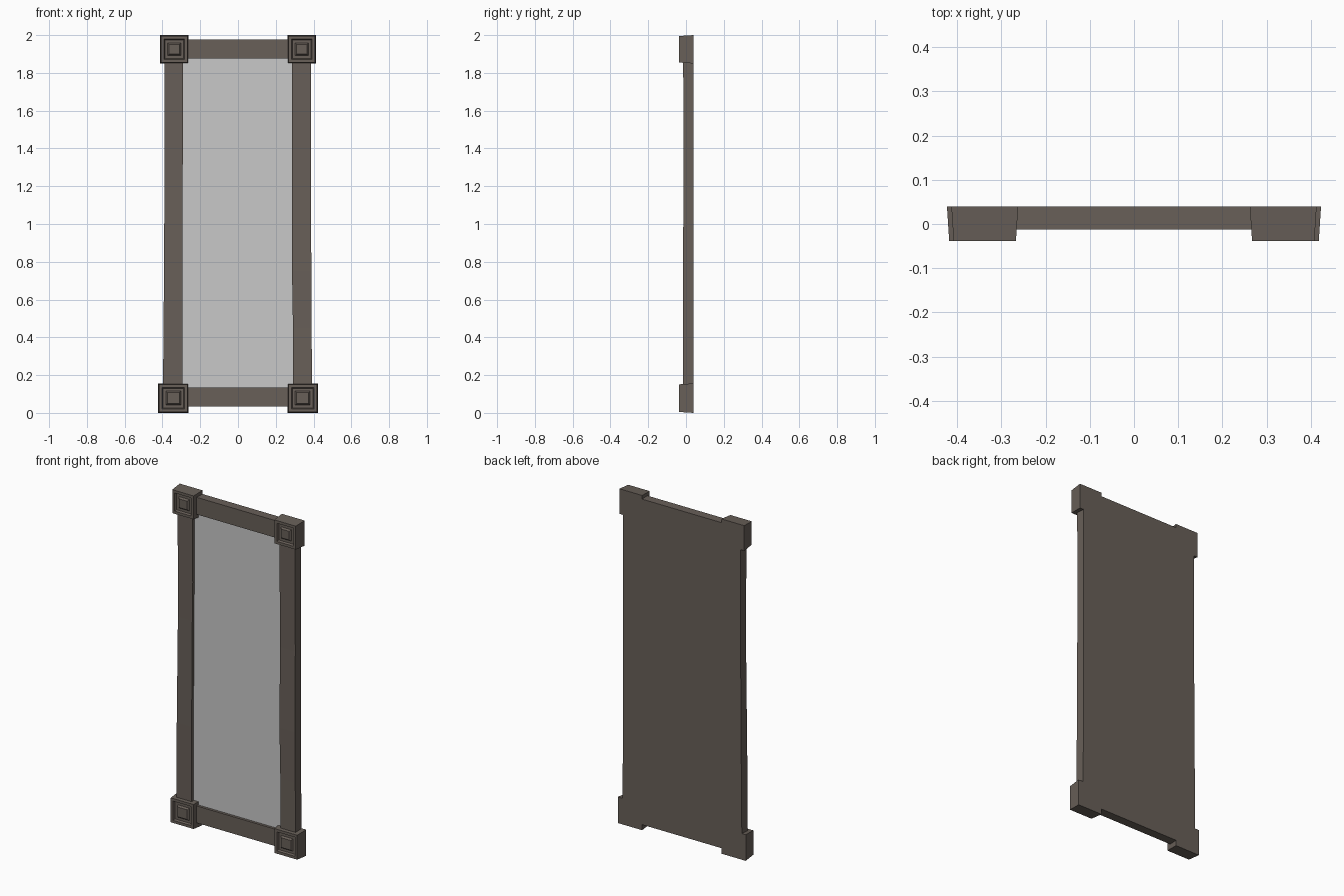
import bpy, bmesh

if "Cube" in bpy.data.objects:
    bpy.data.objects.remove(bpy.data.objects["Cube"])

BACK = 0.04      # flush rear plane


def material(name, rgb):
    m = bpy.data.materials.new(name)
    m.diffuse_color = (*rgb, 1.0)
    m.use_nodes = True
    m.node_tree.nodes["Principled BSDF"].inputs["Base Color"].default_value = m.diffuse_color
    return m


wood = material("dark_brown_wood", (0.138, 0.115, 0.098))
silver = material("mirror_grey", (0.58, 0.58, 0.58))


def finish(name, bm, mat):
    bmesh.ops.recalc_face_normals(bm, faces=bm.faces)
    me = bpy.data.meshes.new(name)
    bm.to_mesh(me)
    bm.free()
    me.materials.append(mat)
    ob = bpy.data.objects.new(name, me)
    bpy.context.collection.objects.link(ob)
    return ob


def skin(bm, rings):
    """Join four-cornered rings into a closed solid, return the last cap."""
    vs = [[bm.verts.new(p) for p in r] for r in rings]
    for a, b in zip(vs, vs[1:]):
        for i in range(4):
            j = (i + 1) % 4
            bm.faces.new((a[i], a[j], b[j], b[i]))
    bm.faces.new(vs[0])
    return bm.faces.new(vs[-1])


def box(name, x0, x1, y0, y1, z0, z1, mat):
    bm = bmesh.new()
    skin(bm, [[(x0, y0, z), (x1, y0, z), (x1, y1, z), (x0, y1, z)] for z in (z0, z1)])
    return finish(name, bm, mat)


def corner_block(name, cx, cz, hx, hz):
    # tapered block; front has a sunken square with a raised stud in it
    steps = [(0.0, BACK), (0.005, -0.038), (0.021, -0.038), (0.026, -0.026),
             (0.041, -0.026), (0.049, -0.036)]
    bm = bmesh.new()
    skin(bm, [[(cx - hx + d, y, cz - hz + d), (cx + hx - d, y, cz - hz + d),
               (cx + hx - d, y, cz + hz - d), (cx - hx + d, y, cz + hz - d)]
              for d, y in steps])
    return finish(name, bm, wood)


def post(name, side, sections):
    # slightly uneven upright: (z, outer, inner, front) per section
    bm = bmesh.new()
    skin(bm, [[(side * o, f, z), (side * i, f, z), (side * i, BACK, z), (side * o, BACK, z)]
              for z, o, i, f in sections])
    return finish(name, bm, wood)


# corner blocks, bottom pair a little larger
for s, label in ((-1, "left"), (1, "right")):
    corner_block("bottom_block_" + label, s * 0.3425, 0.078, 0.0805, 0.078)
    corner_block("top_block_" + label, s * 0.3375, 1.925, 0.0755, 0.075)

# uprights
post("left_post", -1, [(0.14, 0.397, 0.295, -0.016), (0.6, 0.393, 0.295, -0.017),
                       (1.23, 0.389, 0.294, -0.012), (1.46, 0.389, 0.29, -0.013),
                       (1.87, 0.388, 0.29, -0.015)])
post("right_post", 1, [(0.14, 0.393, 0.292, -0.016), (0.45, 0.389, 0.291, -0.016),
                       (0.75, 0.388, 0.286, -0.017), (1.23, 0.387, 0.286, -0.012),
                       (1.87, 0.387, 0.285, -0.015)])

# rails
box("top_rail", -0.28, 0.28, -0.013, BACK, 1.876, 1.978, wood)
box("bottom_rail", -0.28, 0.28, -0.013, BACK, 0.033, 0.134, wood)

# backing board and mirror pane
box("back_board", -0.3, 0.3, 0.01, BACK, 0.12, 1.89, wood)
box("mirror_pane", -0.3, 0.3, 0.003, 0.01, 0.12, 1.89, silver)
